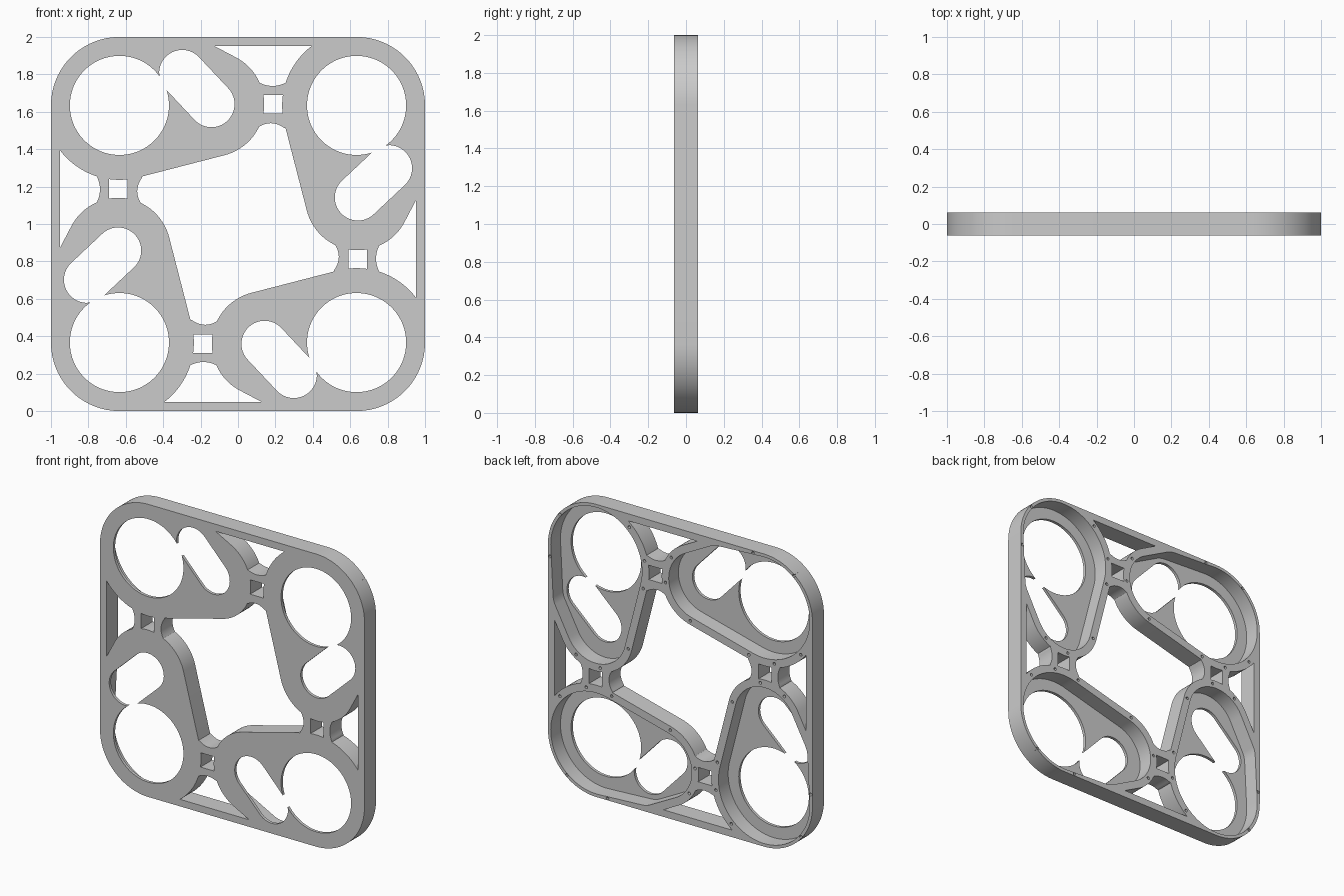
import bpy, bmesh
from math import sin, cos, radians
from mathutils import Vector, geometry

if "Cube" in bpy.data.objects:
    bpy.data.objects.remove(bpy.data.objects["Cube"])

HALF = 0.0625          # half thickness of the frame
FLOOR = 0.02           # thickness of the front skin
WALL = 0.053           # width of the rim around each pocket
RING = (-0.634, 0.634)     # centre of the large round opening
SLOT_A = (-0.298, 0.807)   # slot end beside the round opening
SLOT_B = (-0.142, 0.641)   # far slot end


def arc(centre, radius, start, end, steps=32):
    angles = [radians(start + (end - start) * i / steps) for i in range(steps + 1)]
    return [(centre[0] + radius * cos(a), centre[1] + radius * sin(a)) for a in angles]


def pod(offset):
    """Taut outline around the round opening and both slot ends."""
    points = []
    for centre, radius in ((RING, 0.345), (SLOT_A, 0.155), (SLOT_B, 0.229)):
        points += arc(centre, radius + offset, 0, 360, 96)[:-1]
    return [points[i] for i in geometry.convex_hull_2d(points)]


def bow(x0, x1, z, sag, steps=10):
    """Shallow curved edge from x0 to x1."""
    ts = [2 * i / steps - 1 for i in range(steps + 1)]
    return [((x0 + x1) / 2 + t * (x1 - x0) / 2, z + sag * (1 - t * t)) for t in ts]


def prism(name, outlines, y0, y1, turns=4):
    """Extrude outlines along y, repeated by quarter turns about the middle."""
    bm = bmesh.new()
    for outline in outlines:
        pts = list(outline)
        for _ in range(turns):
            face = bm.faces.new([bm.verts.new((u, y0, v + 1)) for u, v in pts])
            new = bmesh.ops.extrude_face_region(bm, geom=[face])["geom"]
            moved = [g for g in new if isinstance(g, bmesh.types.BMVert)]
            bmesh.ops.translate(bm, verts=moved, vec=Vector((0, y1 - y0, 0)))
            pts = [(v, -u) for u, v in pts]
    bmesh.ops.recalc_face_normals(bm, faces=bm.faces[:])
    mesh = bpy.data.meshes.new(name)
    bm.to_mesh(mesh)
    bm.free()
    obj = bpy.data.objects.new(name, mesh)
    bpy.context.collection.objects.link(obj)
    return obj


def cut(target, cutter):
    cutter.hide_render = True
    mod = target.modifiers.new("cut", "BOOLEAN")
    mod.operation, mod.solver, mod.object = "DIFFERENCE", "EXACT", cutter
    bpy.context.view_layer.objects.active = target
    bpy.ops.object.modifier_apply(modifier=mod.name)
    bpy.data.objects.remove(cutter)


# Rounded square plate
corner = 0.366
outline = []
for quarter, (sx, sy) in enumerate(((1, 1), (-1, 1), (-1, -1), (1, -1))):
    centre = (sx * (1 - corner), sy * (1 - corner))
    outline += arc(centre, corner, 90 * quarter, 90 * quarter + 90, 24)
frame = prism("frame", [outline], -HALF, HALF, turns=1)

# Open areas: inner square less the four pods and the bars joining them
inner = 0.952
openings = prism("openings", [[(-inner, -inner), (inner, -inner), (inner, inner), (-inner, inner)]],
                 -0.2, 0.2, turns=1)
cut(openings, prism("pods", [pod(WALL)], -0.3, 0.3))
upper_bar = [(0.09, 0.753)] + bow(0.12, 0.25, 0.753, -0.015) + [(0.28, 0.753), (0.28, 0.69), (0.09, 0.69)]
lower_bar = [(0.07, 0.512)] + bow(0.10, 0.25, 0.512, 0.027) + [(0.28, 0.512), (0.28, 0.592), (0.07, 0.592)]
cut(openings, prism("bars", [upper_bar, lower_bar], -0.3, 0.3))
cut(frame, openings)

# Pockets sunk from the back
cut(frame, prism("pockets", [pod(0)], -HALF + FLOOR, 0.2))

# Round opening merged with its slanted slot, through the front skin
keyhole = (arc(RING, 0.265, 35.7, 378.1, 96) + arc(SLOT_B, 0.1235, 223, 403)
           + arc(SLOT_A, 0.1235, 43, 180))
cut(frame, prism("keyholes", [keyhole], -0.2, 0.2))

# Small blind screw holes in the back rim
spots = [arc(RING, 0.372, a, a, 1)[0] for a in (222, 258, 288)]
spots += [arc(SLOT_B, 0.256, a, a, 1)[0] for a in (-8, 35, 285)]
spots += [arc(RING, 0.356, 129, 129, 1)[0], (-0.55, 0.986)]
cut(frame, prism("screw_holes", [arc(s, 0.01, 0, 360, 12)[:-1] for s in spots], HALF - 0.04, 0.2))

# Plain grey finish
grey = bpy.data.materials.new("light grey")
grey.use_nodes = True
grey.diffuse_color = (0.6, 0.6, 0.6, 1)
grey.node_tree.nodes["Principled BSDF"].inputs["Base Color"].default_value = (0.6, 0.6, 0.6, 1)
frame.data.materials.clear()
frame.data.materials.append(grey)
for poly in frame.data.polygons:
    poly.material_index = 0

bpy.ops.object.select_all(action="DESELECT")
frame.select_set(True)
bpy.context.view_layer.objects.active = frame
bpy.ops.object.shade_smooth_by_angle(angle=radians(30))
